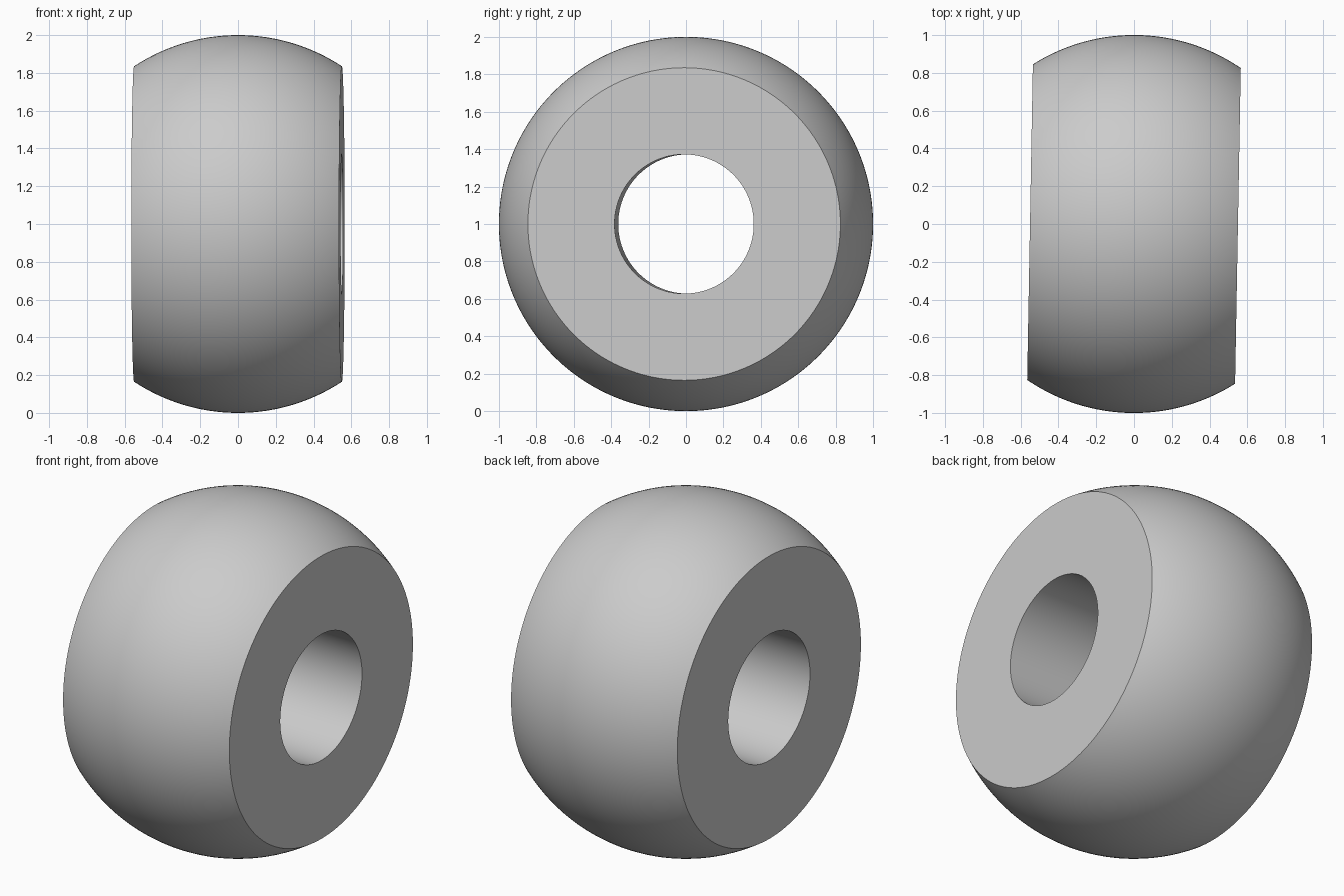
import bpy, bmesh, math
from mathutils import Matrix, Vector

cube = bpy.data.objects.get("Cube")
if cube:
    bpy.data.objects.remove(cube, do_unlink=True)

RADIUS, HALF_WIDTH, BORE = 1.0, 0.55, 0.372
SEGMENTS, ARC_STEPS = 160, 40

grey = bpy.data.materials.new("plain grey")
grey.use_nodes = True
colour = (0.6, 0.6, 0.6, 1)
grey.diffuse_color = colour
grey.node_tree.nodes["Principled BSDF"].inputs["Base Color"].default_value = colour

# Half section: spherical outer arc closed by the straight bore
limit = math.asin(HALF_WIDTH / RADIUS)
angles = [limit * (2 * i / ARC_STEPS - 1) for i in range(ARC_STEPS + 1)]
profile = [(RADIUS * math.sin(a), RADIUS * math.cos(a)) for a in angles]
profile += [(HALF_WIDTH, BORE), (-HALF_WIDTH, BORE)]

# Revolve the section about the x axis
bm = bmesh.new()
verts = [bm.verts.new((x, 0, r)) for x, r in profile]
edges = [bm.edges.new((v, verts[(i + 1) % len(verts)])) for i, v in enumerate(verts)]
bmesh.ops.spin(bm, geom=verts + edges, cent=(0, 0, 0), axis=(1, 0, 0),
               angle=math.tau, steps=SEGMENTS, use_duplicate=False)
bmesh.ops.remove_doubles(bm, verts=bm.verts[:], dist=0.0005)
bmesh.ops.recalc_face_normals(bm, faces=bm.faces[:])

# Turn the axis slightly and stand the ring on the ground
turn = Matrix.Rotation(math.radians(-1.03), 4, 'Z')
bmesh.ops.transform(bm, matrix=Matrix.Translation(Vector((0, 0, RADIUS))) @ turn, verts=bm.verts[:])

mesh = bpy.data.meshes.new("spherical_ring")
bm.to_mesh(mesh)
bm.free()
mesh.materials.append(grey)
ring = bpy.data.objects.new("spherical_ring", mesh)
bpy.context.collection.objects.link(ring)

# Smooth curved surfaces, crisp rims
bpy.ops.object.select_all(action='DESELECT')
ring.select_set(True)
bpy.context.view_layer.objects.active = ring
bpy.ops.object.shade_smooth_by_angle(angle=math.radians(30))
